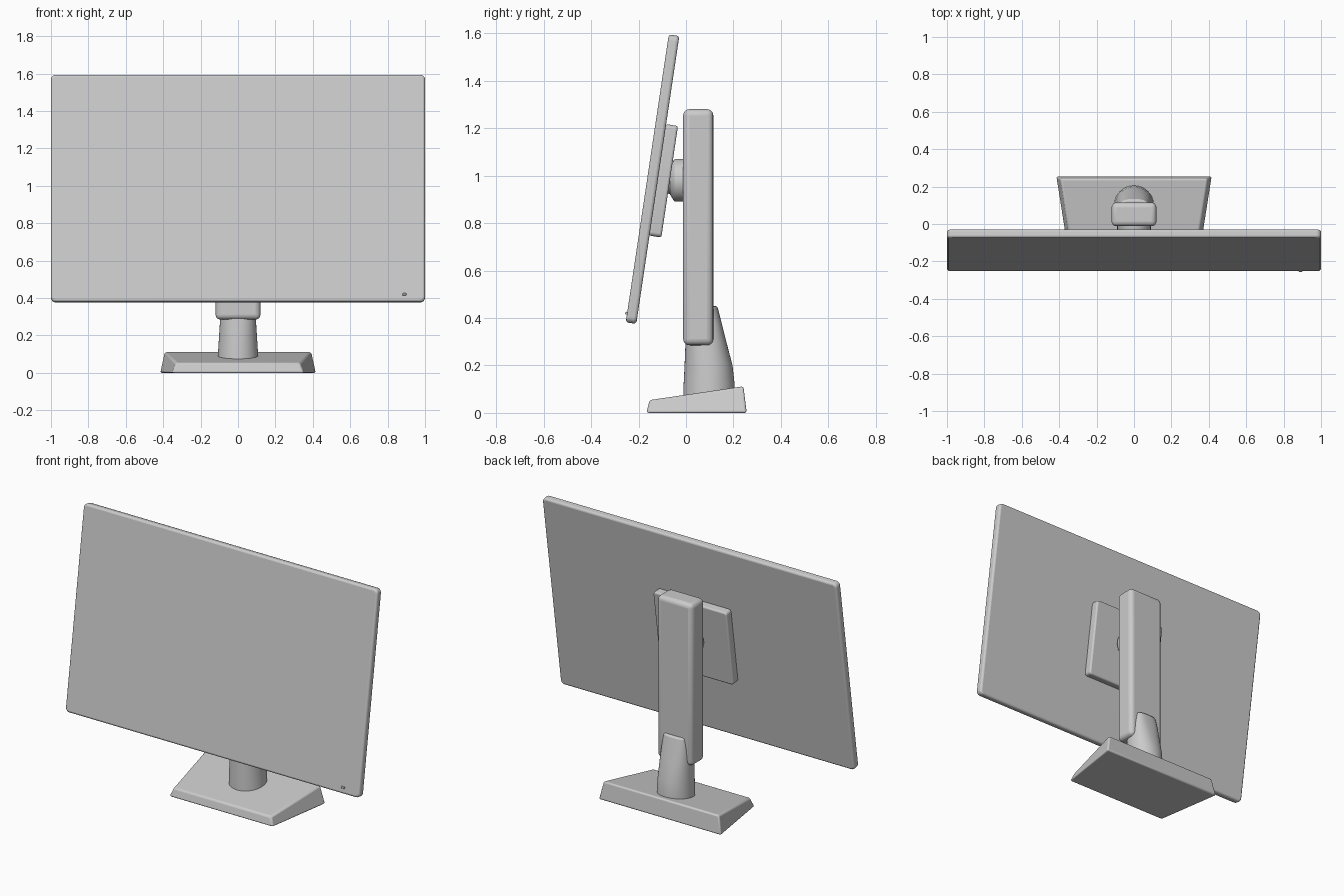
import bpy, bmesh, math
from mathutils import Vector, Matrix

if "Cube" in bpy.data.objects:
    bpy.data.objects.remove(bpy.data.objects["Cube"])

TILT = Matrix.Translation((0, -0.141, 0.985)) @ Matrix.Rotation(math.radians(-8.5), 4, 'X')


def finish(name, bm, bevel=0.0, segments=3, matrix=None):
    bmesh.ops.recalc_face_normals(bm, faces=bm.faces)
    mesh = bpy.data.meshes.new(name)
    bm.to_mesh(mesh)
    bm.free()
    ob = bpy.data.objects.new(name, mesh)
    bpy.context.collection.objects.link(ob)
    if matrix:
        ob.matrix_world = matrix
    if bevel:
        mod = ob.modifiers.new("soft_edges", 'BEVEL')
        mod.width, mod.segments = bevel, segments
        mod.limit_method, mod.angle_limit = 'ANGLE', math.radians(35)
    bpy.ops.object.select_all(action='DESELECT')
    ob.select_set(True)
    bpy.context.view_layer.objects.active = ob
    bpy.ops.object.shade_smooth_by_angle(angle=math.radians(40))
    return ob


def box(name, centre, size, bevel, segments=3, matrix=None, round_axis=None, radius=0.0):
    """Box with optional larger rounding on the edges parallel to one axis."""
    bm = bmesh.new()
    bmesh.ops.create_cube(bm, size=1)
    for v in bm.verts:
        v.co = Vector([v.co[i] * size[i] + centre[i] for i in range(3)])
    if round_axis is not None:
        edges = [e for e in bm.edges
                 if abs((e.verts[0].co - e.verts[1].co).normalized()[round_axis]) > 0.9]
        bmesh.ops.bevel(bm, geom=edges, offset=radius, segments=6, profile=0.5, affect='EDGES')
    return finish(name, bm, bevel, segments, matrix)


def loft(name, rings, bevel=0.0, segments=3):
    """Skin a list of equal-length point rings and cap both ends."""
    bm = bmesh.new()
    loops = [[bm.verts.new(p) for p in ring] for ring in rings]
    n = len(loops[0])
    for a, b in zip(loops, loops[1:]):
        for i in range(n):
            j = (i + 1) % n
            bm.faces.new((a[i], a[j], b[j], b[i]))
    bm.faces.new(loops[0])
    bm.faces.new(loops[-1])
    return finish(name, bm, bevel, segments)


# Tilted screen, its mounting plate and the power button
box("screen_panel", (0, 0, 0), (2, 0.045, 1.227), 0.012, 3, TILT, 1, 0.026)
box("mounting_plate", (0, 0.047, 0), (0.5, 0.052, 0.475), 0.009, 3, TILT, 1, 0.018)
box("power_button", (0.89, -0.024, -0.575), (0.02, 0.012, 0.012), 0.003, 2, TILT)

# Round swivel joint between plate and column
N = 48
ang = [2 * math.pi * i / N for i in range(N)]
profile = [(-0.10, 0.05), (-0.068, 0.058), (-0.052, 0.085), (-0.045, 0.09), (0.01, 0.09)]
loft("swivel_joint", [[(r * math.cos(a), y, 0.98 + r * math.sin(a)) for a in ang]
                      for y, r in profile])

# Upright column
box("column", (0, 0.0515, 0.7825), (0.24, 0.127, 0.995), 0.026, 4)

# Tapered neck: z, half width, front y, back y, squareness
sections = [(0.06, 0.108, -0.011, 0.206, 2.0), (0.12, 0.106, -0.010, 0.205, 2.0),
            (0.20, 0.101, -0.006, 0.196, 2.1), (0.30, 0.095, -0.002, 0.170, 2.4),
            (0.38, 0.088, 0.003, 0.150, 2.8), (0.45, 0.080, 0.008, 0.132, 3.0)]
rings = []
for z, hx, y0, y1, p in sections:
    cy, hy = (y0 + y1) / 2, (y1 - y0) / 2
    rings.append([(hx * math.copysign(abs(math.cos(a)) ** (2 / p), math.cos(a)),
                   cy + hy * math.copysign(abs(math.sin(a)) ** (2 / p), math.sin(a)), z)
                  for a in ang])
loft("neck", rings, 0.008, 2)

# Wedge-shaped foot, wider and taller at the back
bottom = [(-0.352, -0.167, 0), (0.352, -0.167, 0), (0.417, 0.256, 0), (-0.417, 0.256, 0)]
top = [(-0.33, -0.153, 0.054), (0.33, -0.153, 0.054), (0.393, 0.242, 0.112), (-0.393, 0.242, 0.112)]
loft("foot", [bottom, top], 0.01, 3)
